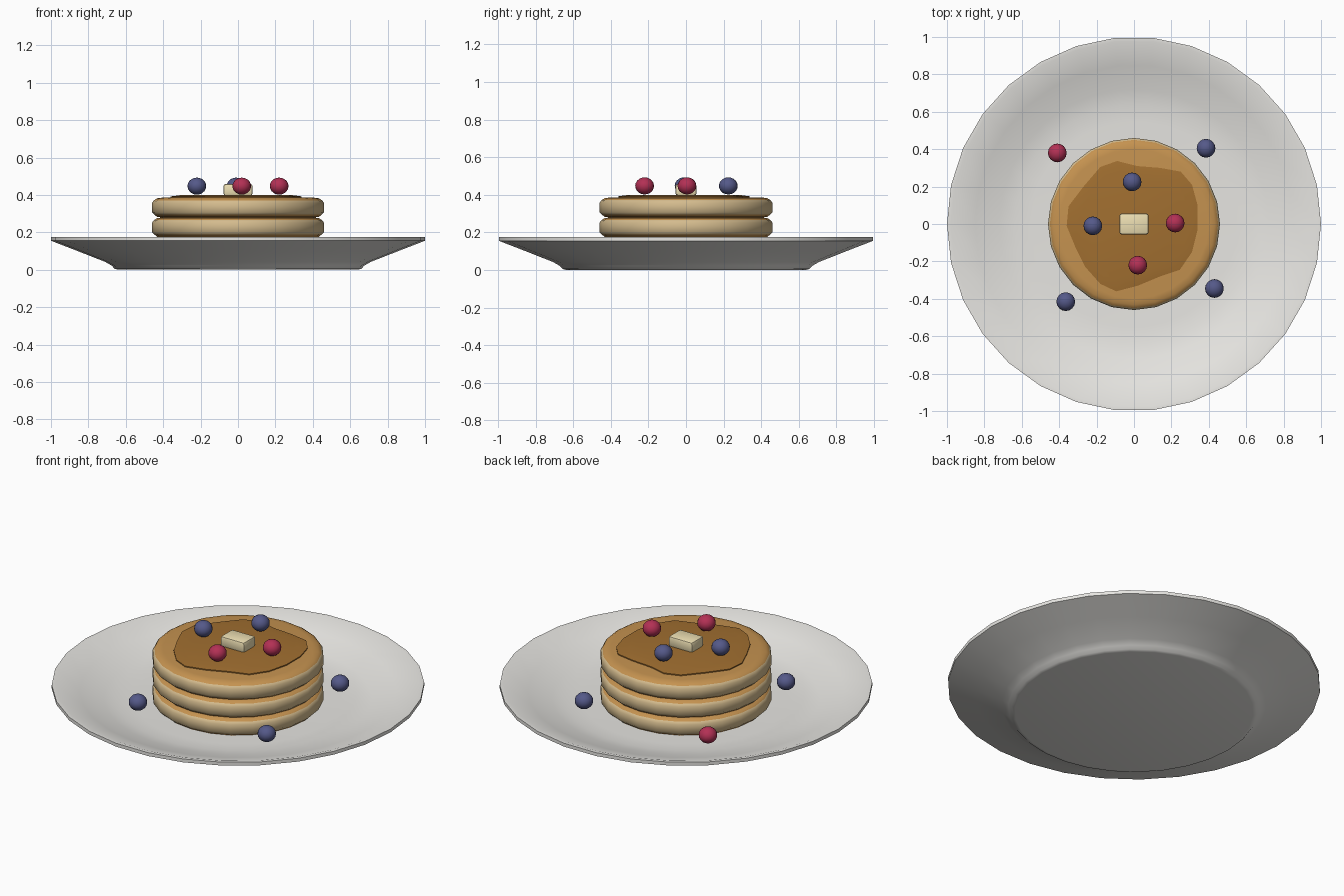
import bpy, bmesh, math

if "Cube" in bpy.data.objects:
    bpy.data.objects.remove(bpy.data.objects["Cube"])


def material(name, rgb):
    m = bpy.data.materials.new(name)
    m.diffuse_color = (*rgb, 1)
    m.use_nodes = True
    m.node_tree.nodes["Principled BSDF"].inputs["Base Color"].default_value = m.diffuse_color
    return m


PLATE = material("porcelain", (0.80, 0.79, 0.76))
BROWN = material("browned_batter", (0.56, 0.29, 0.08))
PALE = material("pale_batter", (0.66, 0.50, 0.27))
SYRUP = material("syrup", (0.36, 0.16, 0.03))
BUTTER = material("butter", (0.85, 0.74, 0.45))
BLUE = material("blueberry", (0.09, 0.10, 0.25))
RED = material("raspberry", (0.45, 0.03, 0.09))


def finish(name, bm, mats, angle=None):
    bmesh.ops.recalc_face_normals(bm, faces=bm.faces)
    me = bpy.data.meshes.new(name)
    bm.to_mesh(me)
    bm.free()
    ob = bpy.data.objects.new(name, me)
    bpy.context.collection.objects.link(ob)
    for m in mats:
        me.materials.append(m)
    if angle:
        bpy.ops.object.select_all(action='DESELECT')
        ob.select_set(True)
        bpy.context.view_layer.objects.active = ob
        bpy.ops.object.shade_smooth_by_angle(angle=math.radians(angle))
    return ob


def lathe(name, profile, sides, mats, angle, z=0, pale=()):
    """Revolve an (r, z) profile, closing both ends with a cap."""
    bm = bmesh.new()
    rings = [[bm.verts.new((r * math.cos(2 * math.pi * i / sides),
                            r * math.sin(2 * math.pi * i / sides), z + h))
              for i in range(sides)] for r, h in profile]
    for k, (a, b) in enumerate(zip(rings, rings[1:])):
        for i in range(sides):
            j = (i + 1) % sides
            f = bm.faces.new((a[i], a[j], b[j], b[i]))
            f.material_index = int(k in pale)
    bm.faces.new(rings[0])
    bm.faces.new(rings[-1])
    return finish(name, bm, mats, angle)


# Plate with foot, sloping wall and thin lip
lathe("plate", [(0.64, 0), (0.66, 0.005), (0.675, 0.022), (0.71, 0.042),
                (0.85, 0.097), (1.0, 0.155), (1.0, 0.175), (0.98, 0.175),
                (0.85, 0.132), (0.72, 0.09), (0.64, 0.075), (0.55, 0.07)],
      30, [PLATE], 40)

# Three stacked pancakes with pale bulging edges
for n in range(3):
    lathe(f"pancake_{n + 1}",
          [(0.40, 0), (0.432, 0.003), (0.448, 0.016), (0.46, 0.028),
           (0.46, 0.078), (0.45, 0.092), (0.432, 0.103), (0.40, 0.107)],
          24, [BROWN, PALE], 60, z=0.067 + 0.106 * n, pale=(2, 3, 4))

# Syrup pool with an uneven outline
outline = [(-.18, .305), (-.09, .337), (.015, .31), (.14, .30), (.25, .28),
           (.31, .21), (.34, .10), (.34, -.03), (.31, -.15), (.245, -.245),
           (.14, -.28), (.02, -.33), (-.095, -.36), (-.18, -.32),
           (-.26, -.23), (-.315, -.12), (-.36, -.01), (-.35, .095), (-.27, .2)]
bm = bmesh.new()
layers = [[bm.verts.new((x * s, y * s, z)) for x, y in outline]
          for s, z in ((1, 0.384), (1, 0.392), (0.85, 0.399))]
count = len(outline)
for a, b in zip(layers, layers[1:]):
    for i in range(count):
        j = (i + 1) % count
        bm.faces.new((a[i], a[j], b[j], b[i]))
bm.faces.new(layers[0])
bm.faces.new(layers[-1])
finish("syrup_pool", bm, [SYRUP], 40)

# Butter pat with softened edges
bm = bmesh.new()
bmesh.ops.create_cube(bm, size=1)
bmesh.ops.scale(bm, vec=(0.156, 0.112, 0.062), verts=bm.verts)
bmesh.ops.translate(bm, vec=(0, 0, 0.427), verts=bm.verts)
bmesh.ops.bevel(bm, geom=bm.edges[:], offset=0.012, segments=2,
                profile=0.5, affect='EDGES')
finish("butter_pat", bm, [BUTTER], 40)

# Berries on the stack and around it
berries = [(0.22, 0.005, 0.447, RED), (0.02, -0.22, 0.447, RED),
           (-0.22, -0.01, 0.447, BLUE), (-0.01, 0.225, 0.447, BLUE),
           (-0.41, 0.38, 0.127, RED), (0.385, 0.405, 0.127, BLUE),
           (0.43, -0.345, 0.127, BLUE), (-0.365, -0.415, 0.127, BLUE)]
for n, (x, y, z, mat) in enumerate(berries):
    bm = bmesh.new()
    bmesh.ops.create_uvsphere(bm, u_segments=16, v_segments=10, radius=0.05)
    bmesh.ops.scale(bm, vec=(1, 1, 0.91), verts=bm.verts)
    bmesh.ops.translate(bm, vec=(x, y, z), verts=bm.verts)
    finish(f"berry_{n + 1}", bm, [mat], 60)
